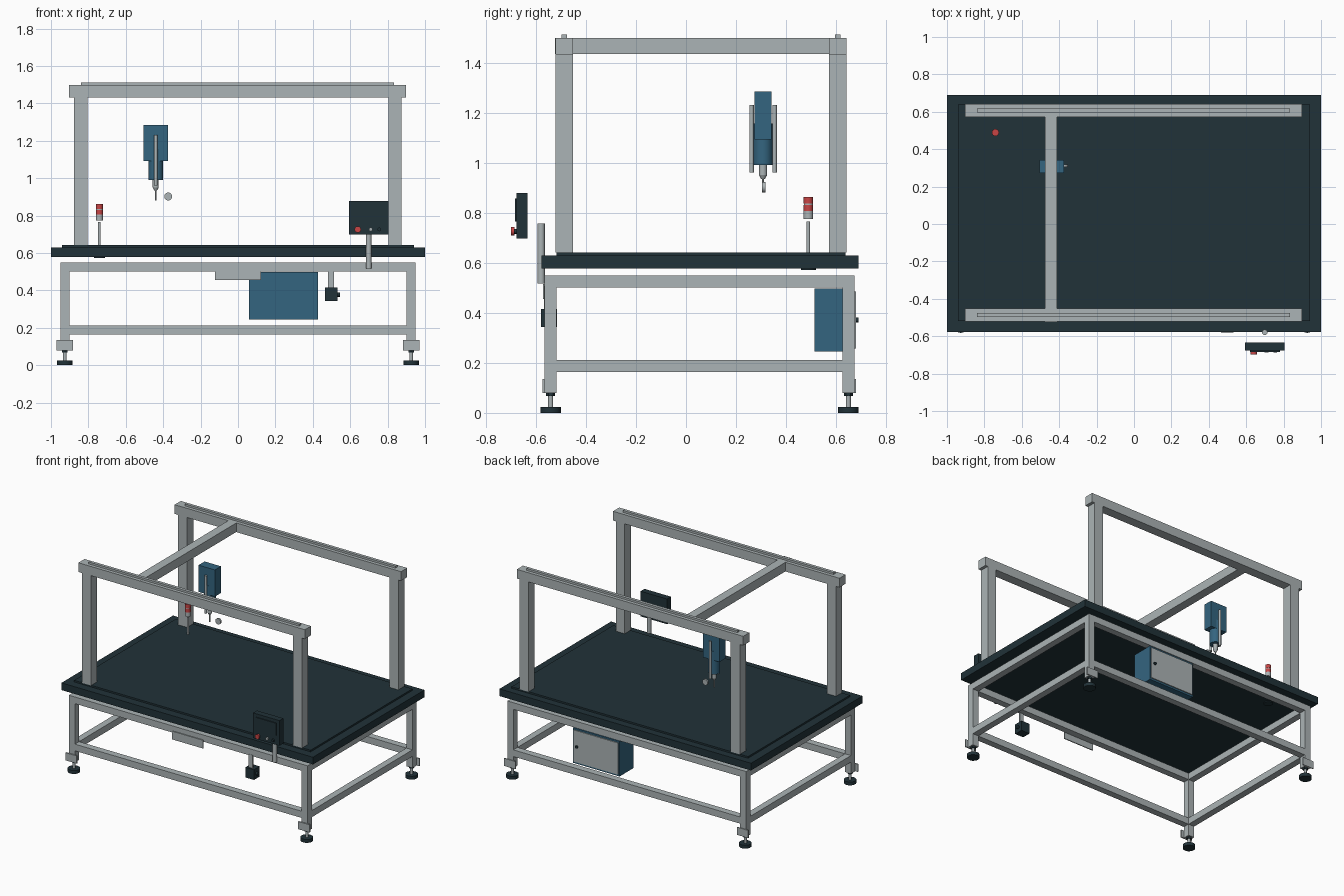
import bpy, math
from mathutils import Vector

if "Cube" in bpy.data.objects:
    bpy.data.objects.remove(bpy.data.objects["Cube"])


def material(name, rgb):
    m = bpy.data.materials.new(name)
    m.diffuse_color = (*rgb, 1)
    m.use_nodes = True
    m.node_tree.nodes["Principled BSDF"].inputs["Base Color"].default_value = m.diffuse_color
    return m


GREY = material("light_grey", (0.41, 0.455, 0.465))
DARK = material("dark_slate", (0.015, 0.032, 0.040))
BLUE = material("steel_blue", (0.034, 0.130, 0.215))
RED = material("signal_red", (0.58, 0.06, 0.06))


def box(name, x, y, z, mat):
    """Axis-aligned box from (low, high) pairs."""
    bpy.ops.mesh.primitive_cube_add(size=1)
    o = bpy.context.object
    o.name = name
    for v in o.data.vertices:
        v.co = Vector([(p[0] + p[1]) / 2 + c * (p[1] - p[0])
                       for c, p in zip(v.co, (x, y, z))])
    o.data.materials.append(mat)
    return o


def rod(name, centre, r, length, mat, axis="z", r2=None, sides=24):
    """Cylinder or cone about a chosen axis."""
    rot = {"z": (0, 0, 0), "y": (math.pi / 2, 0, 0), "x": (0, math.pi / 2, 0)}[axis]
    bpy.ops.mesh.primitive_cone_add(vertices=sides, radius1=r,
                                    radius2=r if r2 is None else r2,
                                    depth=length, location=centre, rotation=rot)
    o = bpy.context.object
    o.name = name
    o.data.materials.append(mat)
    bpy.ops.object.shade_smooth_by_angle()
    return o


def upright(name, x, y, z0, z1, r, mat, **kw):
    return rod(name, (x, y, (z0 + z1) / 2), r, z1 - z0, mat, **kw)


# Table slab and raised work surface
box("table_slab", (-1, 1), (-0.577, 0.69), (0.578, 0.63), DARK)
box("work_surface", (-0.94, 0.94), (-0.518, 0.638), (0.63, 0.642), DARK)

# Base frame: legs, foot plates and levelling feet
legs_y = {"front": (-0.565, -0.517), "back": (0.625, 0.673)}
for side, s in (("left", -1), ("right", 1)):
    lx = tuple(sorted((s * 0.902, s * 0.95)))
    cx = s * 0.926
    for end, ly in legs_y.items():
        tag = f"{end}_{side}"
        cy = sum(ly) / 2
        box("leg_" + tag, lx, ly, (0.08, 0.55), GREY)
        py = (-0.574, -0.565) if end == "front" else (0.673, 0.68)
        box("foot_plate_" + tag, (cx - 0.045, cx + 0.045), py, (0.08, 0.135), GREY)
        upright("foot_pad_" + tag, cx, cy, 0, 0.024, 0.041, DARK)
        upright("foot_stem_" + tag, cx, cy, 0.024, 0.085, 0.010, GREY, sides=16)
        upright("foot_nut_" + tag, cx, cy, 0.068, 0.08, 0.018, DARK, sides=6)
    # side rails
    for lvl, z in (("lower", (0.163, 0.211)), ("upper", (0.502, 0.55))):
        box(f"{lvl}_rail_{side}", lx, (-0.517, 0.625), z, GREY)
for end, ly in legs_y.items():
    for lvl, z in (("lower", (0.163, 0.211)), ("upper", (0.502, 0.55))):
        box(f"{lvl}_rail_{end}", (-0.902, 0.902), ly, z, GREY)

# Gantry: posts, long beams, linear rails and cross beam
for end, gy in (("front", (-0.522, -0.452)), ("back", (0.571, 0.641))):
    for side, px in (("left", (-0.877, -0.804)), ("right", (0.804, 0.875))):
        box(f"gantry_post_{end}_{side}", px, gy, (0.642, 1.432), GREY)
    box("gantry_beam_" + end, (-0.904, 0.897), gy, (1.432, 1.498), GREY)
    my = sum(gy) / 2
    box("linear_rail_" + end, (-0.84, 0.835), (my - 0.011, my + 0.011), (1.498, 1.512), GREY)
box("cross_beam", (-0.476, -0.412), (-0.524, 0.574), (1.434, 1.499), GREY)

# Tool head: housing, motor, guide rods, chuck and bit
tx, ty = -0.44, 0.308
box("tool_housing", (-0.505, -0.375), (0.273, 0.342), (1.092, 1.284), BLUE)
upright("tool_motor", tx, ty, 0.99, 1.157, 0.039, BLUE, sides=32)
for side, s in (("front", -1), ("back", 1)):
    upright("guide_rod_" + side, tx, ty + s * 0.046, 0.96, 1.23, 0.009, GREY)
upright("tool_chuck", tx, ty, 0.95, 0.99, 0.016, GREY)
upright("tool_chuck_taper", tx, ty, 0.935, 0.95, 0.008, GREY, r2=0.016)
upright("tool_bit", tx, ty, 0.88, 0.94, 0.004, GREY, sides=12)
rod("hand_wheel", (-0.373, 0.311, 0.902), 0.021, 0.013, GREY, axis="y")

# Signal tower
sx, sy = -0.741, 0.489
upright("tower_base", sx, sy, 0.572, 0.58, 0.03, DARK)
upright("tower_pole", sx, sy, 0.578, 0.765, 0.007, GREY, sides=16)
upright("tower_socket", sx, sy, 0.775, 0.806, 0.019, GREY)
upright("tower_lamp_lower", sx, sy, 0.806, 0.831, 0.019, RED)
upright("tower_ring", sx, sy, 0.831, 0.836, 0.018, GREY)
upright("tower_lamp_upper", sx, sy, 0.836, 0.863, 0.019, RED)

# Control panel on a post
box("control_panel", (0.594, 0.804), (-0.677, -0.633), (0.698, 0.879), DARK)
box("panel_screen", (0.62, 0.78), (-0.684, -0.677), (0.765, 0.856), DARK)
rod("stop_button_collar", (0.64, -0.682, 0.726), 0.010, 0.014, DARK, axis="y")
rod("stop_button", (0.64, -0.692, 0.726), 0.017, 0.013, RED, axis="y")
rod("grey_button", (0.709, -0.681, 0.726), 0.010, 0.012, GREY, axis="y")
rod("dark_button", (0.755, -0.681, 0.726), 0.010, 0.012, DARK, axis="y")
upright("panel_post", 0.699, -0.579, 0.518, 0.756, 0.0145, GREY)

# Electrical cabinet with door and handle
box("cabinet_body", (0.058, 0.427), (0.514, 0.672), (0.245, 0.498), BLUE)
box("cabinet_door", (0.066, 0.419), (0.672, 0.679), (0.258, 0.486), GREY)
rod("cabinet_knob", (0.392, 0.683, 0.372), 0.010, 0.012, DARK, axis="y")

# Front plate and hanging switch box
box("front_plate", (-0.123, 0.122), (-0.572, -0.565), (0.456, 0.515), GREY)
box("switch_bracket", (0.481, 0.513), (-0.567, -0.555), (0.413, 0.51), GREY)
box("switch_box", (0.465, 0.533), (-0.58, -0.515), (0.343, 0.416), DARK)
rod("switch_knob", (0.538, -0.548, 0.378), 0.012, 0.014, DARK, axis="x")
